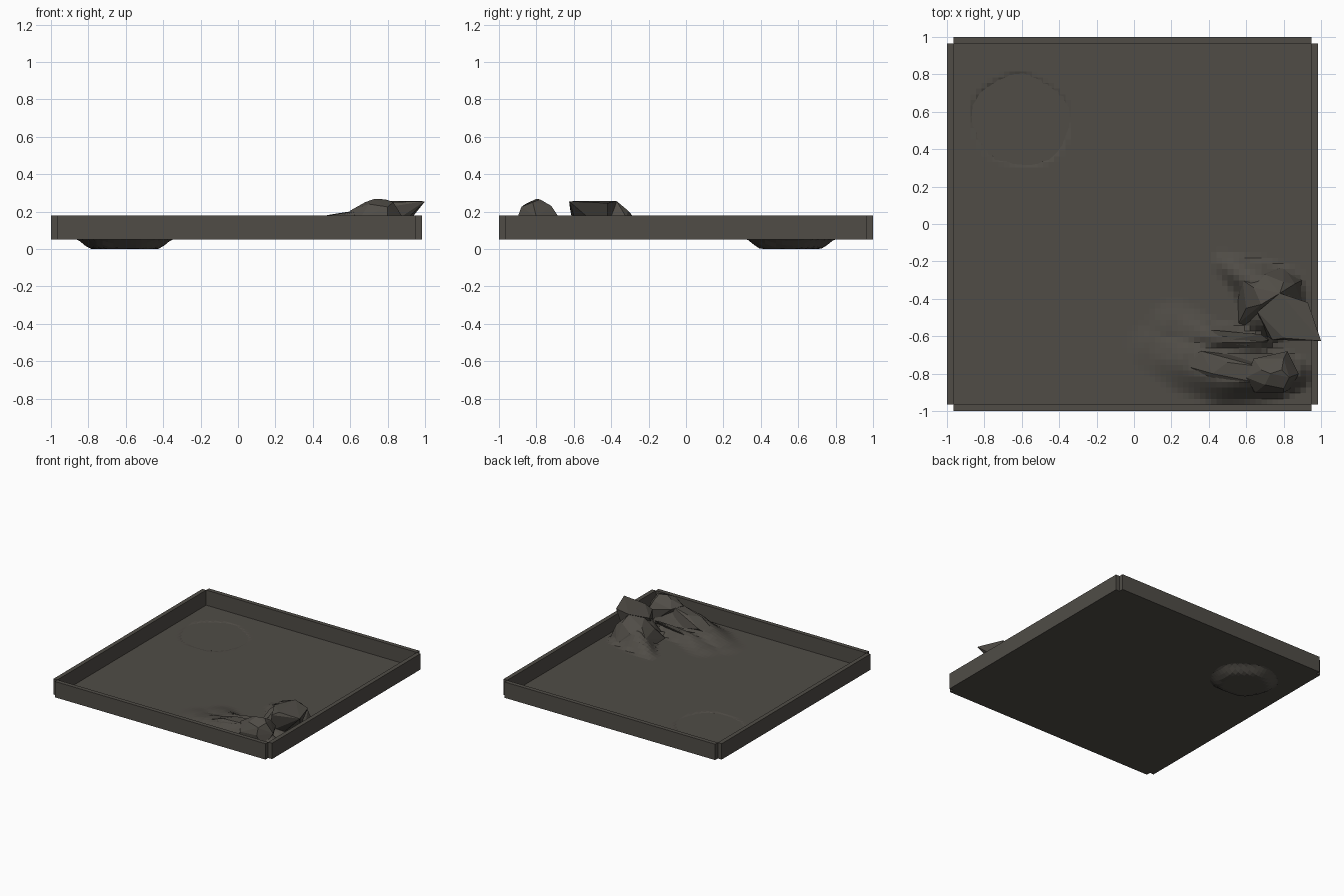
import bpy, bmesh, math, random
from mathutils import Vector
random.seed(4)

mat = bpy.data.materials.new("dark_earth")
mat.diffuse_color = (0.080, 0.073, 0.062, 1)


def make(name, bm, recalc=True):
    if recalc:
        bmesh.ops.recalc_face_normals(bm, faces=bm.faces)
    me = bpy.data.meshes.new(name)
    bm.to_mesh(me)
    bm.free()
    me.materials.append(mat)
    ob = bpy.data.objects.new(name, me)
    bpy.context.collection.objects.link(ob)
    return ob


def box(name, lo, hi):
    bm = bmesh.new()
    bmesh.ops.create_cube(bm, size=1)
    lo, hi = Vector(lo), Vector(hi)
    for v in bm.verts:
        v.co = (lo + hi) / 2 + v.co * (hi - lo)
    return make(name, bm)


def hull(name, pts):
    bm = bmesh.new()
    for p in pts:
        bm.verts.new(p)
    res = bmesh.ops.convex_hull(bm, input=bm.verts)
    loose = [g for g in res["geom_interior"] if isinstance(g, bmesh.types.BMVert)]
    bmesh.ops.delete(bm, geom=loose, context="VERTS")
    return make(name, bm)


# Tray walls, left short of the corners, and thin base
Z0, Z1 = 0.05, 0.18
X0, X1, Y = -0.965, 0.95, 0.965
box("left_wall", (-1, -Y, Z0), (X0, Y, Z1))
box("right_wall", (X1, -Y, Z0), (0.985, Y, Z1))
box("front_wall", (X0, -1, Z0), (X1, -Y, Z1))
box("back_wall", (X0, Y, Z0), (X1, 1, Z1))
box("base", (X0, -Y, Z0), (X1, Y, Z0 + 0.002))


# Sculpted ground: hills as domes strung along ridges (x, y, radius, height)
def smooth(t):
    t = max(0.0, min(1.0, t))
    return t * t * (3 - 2 * t)


ridges = [
    [(0.10, -0.66, 0.15, 0.012), (0.30, -0.73, 0.20, 0.06), (0.48, -0.81, 0.17, 0.11),
     (0.64, -0.81, 0.15, 0.15), (0.76, -0.80, 0.14, 0.19), (0.85, -0.80, 0.11, 0.09)],
    [(0.22, -0.55, 0.16, 0.02), (0.40, -0.60, 0.10, 0.06), (0.68, -0.63, 0.07, 0.07)],
    [(0.48, -0.21, 0.07, 0.02), (0.66, -0.32, 0.15, 0.12), (0.76, -0.38, 0.18, 0.17),
     (0.72, -0.50, 0.15, 0.15)],
]


def height(x, y):
    h = 0.0
    for path in ridges:
        for a, b in zip(path, path[1:]):
            d = Vector((b[0] - a[0], b[1] - a[1]))
            p = Vector((x - a[0], y - a[1]))
            t = max(0, min(1, p.dot(d) / d.length_squared))
            dist = (p - d * t).length
            r = a[2] + (b[2] - a[2]) * t
            top = a[3] + (b[3] - a[3]) * t
            h = max(h, top * smooth(1.15 * (1 - dist / r)))
    # pond hollow with an uneven rim
    px, py = x + 0.605, y - 0.555
    ang = math.atan2(py, px)
    rim = 0.25 + 0.012 * math.sin(2 * ang + 2.2) + 0.006 * math.sin(5 * ang)
    return h - 0.056 * smooth((rim + 0.012 - math.hypot(px, py)) / 0.10)


bm = bmesh.new()
bmesh.ops.create_grid(bm, x_segments=64, y_segments=64, size=1)
for v in bm.verts:
    x = (X0 + X1) / 2 + v.co.x * (X1 - X0) / 2
    y = v.co.y * Y
    v.co = (x, y, 0.056 + height(x, y))
make("ground", bm, recalc=False)

# Front outcrop: blunt head and a tail falling to the left
hull("front_rock_head", [
    (0.73, -0.80, 0.268), (0.79, -0.78, 0.265), (0.83, -0.82, 0.25), (0.68, -0.78, 0.25),
    (0.70, -0.86, 0.24), (0.80, -0.88, 0.225), (0.80, -0.72, 0.23), (0.64, -0.72, 0.20),
    (0.60, -0.82, 0.205), (0.80, -0.90, 0.17), (0.65, -0.90, 0.16), (0.82, -0.68, 0.17),
    (0.88, -0.80, 0.17), (0.62, -0.89, 0.06), (0.84, -0.88, 0.06), (0.80, -0.70, 0.06)])
hull("front_rock_tail", [
    (0.66, -0.76, 0.21), (0.62, -0.84, 0.20), (0.50, -0.74, 0.185), (0.42, -0.80, 0.17),
    (0.36, -0.68, 0.13), (0.28, -0.76, 0.11), (0.45, -0.90, 0.10), (0.22, -0.72, 0.06),
    (0.32, -0.86, 0.06), (0.50, -0.92, 0.06), (0.66, -0.90, 0.06), (0.62, -0.71, 0.06)])
# Low shelf beside the hollow
hull("hollow_lip", [
    (0.35, -0.57, 0.09), (0.45, -0.57, 0.12), (0.68, -0.59, 0.14), (0.72, -0.62, 0.13),
    (0.45, -0.63, 0.11), (0.60, -0.65, 0.11), (0.36, -0.60, 0.06), (0.70, -0.64, 0.06)])

# Rear outcrop: rounded body, and a flat-cut spike leaning over the wall
hull("rear_rock_body", [
    (0.78, -0.37, 0.255), (0.68, -0.43, 0.235), (0.64, -0.34, 0.20), (0.80, -0.31, 0.205),
    (0.60, -0.45, 0.16), (0.58, -0.30, 0.13), (0.70, -0.27, 0.16), (0.86, -0.32, 0.17),
    (0.56, -0.53, 0.06), (0.55, -0.27, 0.06), (0.80, -0.23, 0.06), (0.90, -0.30, 0.06),
    (0.91, -0.45, 0.06), (0.73, -0.60, 0.06)])
hull("rear_rock_spike", [
    (0.99, -0.62, 0.255), (1.00, -0.625, 0.255), (0.93, -0.42, 0.245), (0.78, -0.37, 0.257),
    (0.74, -0.62, 0.215), (0.80, -0.61, 0.25), (0.66, -0.47, 0.22), (0.70, -0.59, 0.06),
    (0.80, -0.56, 0.06), (0.86, -0.42, 0.08)])
